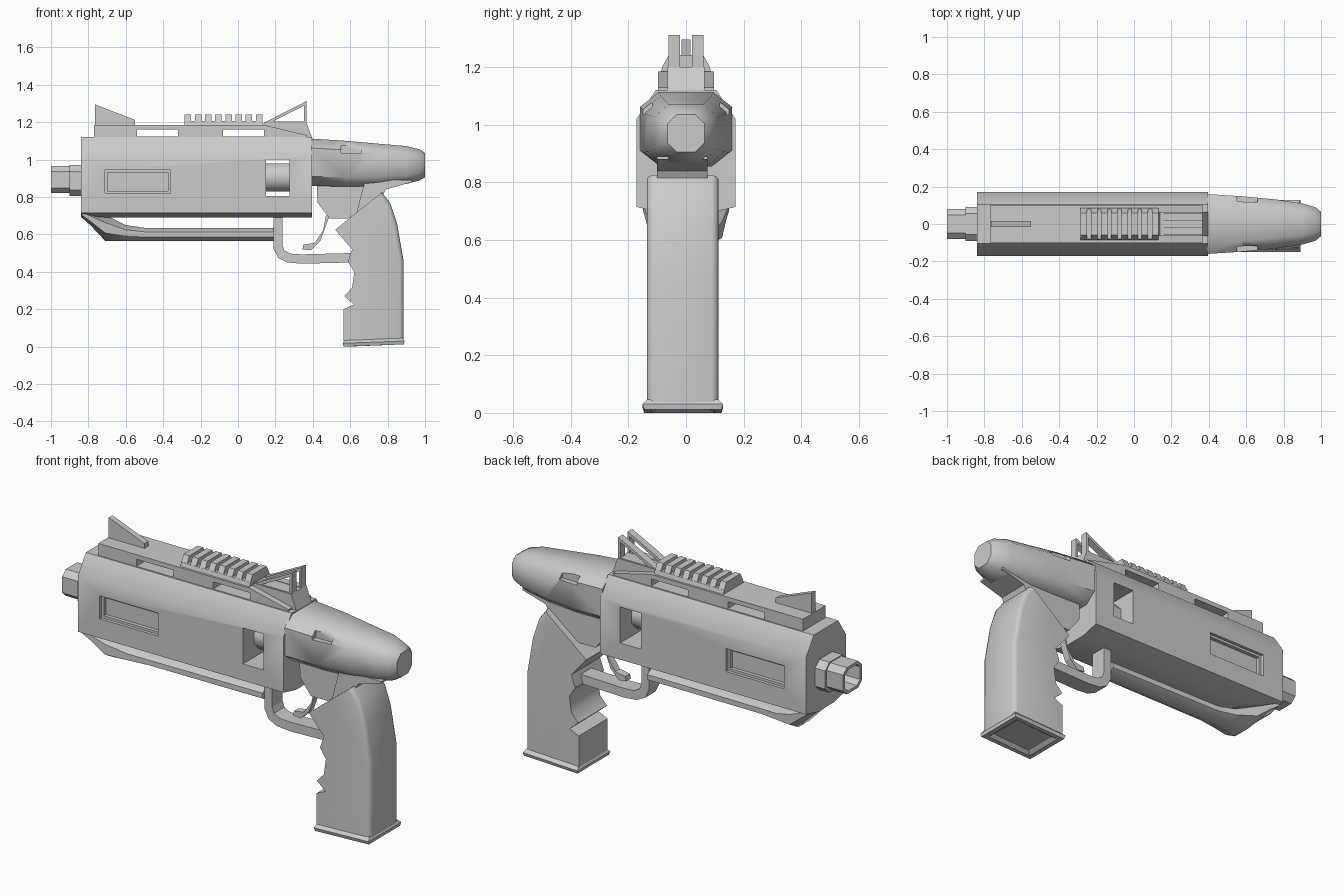
import bpy, bmesh, math

if "Cube" in bpy.data.objects:
    bpy.data.objects.remove(bpy.data.objects["Cube"])


def finish(name, bm, smooth=False):
    bmesh.ops.recalc_face_normals(bm, faces=bm.faces)
    me = bpy.data.meshes.new(name)
    bm.to_mesh(me)
    bm.free()
    ob = bpy.data.objects.new(name, me)
    bpy.context.collection.objects.link(ob)
    if smooth:
        smooth_shade(ob)
    return ob


def smooth_shade(ob):
    bpy.ops.object.select_all(action='DESELECT')
    ob.select_set(True)
    bpy.context.view_layer.objects.active = ob
    bpy.ops.object.shade_smooth_by_angle(angle=math.radians(50))


def loft(name, rings, smooth=False, closed=False):
    """Skin matching rings of points; cap the ends, or join last to first."""
    bm = bmesh.new()
    rs = [[bm.verts.new(p) for p in r] for r in rings]
    n = len(rs[0])
    for a, b in zip(rs, rs[1:] + rs[:1] if closed else rs[1:]):
        for i in range(n):
            bm.faces.new((a[i], a[(i + 1) % n], b[(i + 1) % n], b[i]))
    if not closed:
        bm.faces.new(rs[0])
        bm.faces.new(rs[-1])
    return finish(name, bm, smooth)


def prism(name, xz, y0, y1):
    """Side profile in x/z extruded across the width."""
    return loft(name, [[(x, y, z) for x, z in xz] for y in (y0, y1)])


def box(name, x0, x1, y0, y1, z0, z1):
    return prism(name, [(x0, z0), (x1, z0), (x1, z1), (x0, z1)], y0, y1)


def octo(x, z0, z1, hy, k=0.3):
    """Chamfered rectangle across the x axis."""
    c, hz = (z0 + z1) / 2, (z1 - z0) / 2
    f = 1 - 2 * k
    pts = [(1, -f), (1, f), (f, 1), (-f, 1), (-1, f), (-1, -f), (-f, -1), (f, -1)]
    return [(x, hy * a, c + hz * b) for a, b in pts]


def cut(ob, cutter):
    m = ob.modifiers.new("cut", 'BOOLEAN')
    m.operation, m.object, m.solver = 'DIFFERENCE', cutter, 'EXACT'
    bpy.context.view_layer.objects.active = ob
    bpy.ops.object.modifier_apply(modifier=m.name)
    bpy.data.objects.remove(cutter)


# Main housing with side recesses and a through window
sec = [(.07, .69), (.172, .715), (.172, 1.02), (.105, 1.12),
       (-.105, 1.12), (-.172, 1.02), (-.172, .715), (-.07, .69)]
body = loft("main_housing", [[(x, y, z) for y, z in sec] for x in (-.84, .395)])
for s in (-1, 1):
    ys = sorted((s * .135, s * .3))
    cut(body, box("recess_cutter", -.71, -.36, *ys, .82, .945))
cut(body, box("window_cutter", .15, .275, -.3, .3, .805, 1.0))
smooth_shade(body)

# Inner border inside each side recess
for s in (-1, 1):
    ys = sorted((s * .13, s * .155))
    frame = box("recess_frame", -.71, -.36, *ys, .82, .945)
    cut(frame, box("frame_cutter", -.697, -.373, -.3, .3, .833, .932))

# Barrel core seen through the window, collar and hollow muzzle
loft("barrel_core", [octo(x, .83, .98, .075) for x in (.1, .32)], True)
loft("barrel_collar", [octo(x, .805, .97, .092, .2) for x in (-.9, -.8)])
loft("muzzle", [octo(-.9, .82, .965, .08, .2), octo(-1, .82, .965, .08, .2),
                octo(-1, .835, .95, .064, .2), octo(-.9, .835, .95, .064, .2)], closed=True)

# Under-barrel tube with flared nose
loft("under_tube", [octo(-.835, .69, .73, .15), octo(-.79, .65, .72, .14),
                    octo(-.71, .565, .705, .125), octo(-.6, .565, .65, .085),
                    octo(-.5, .565, .635, .065), octo(.19, .565, .635, .06)], True)

# Top bridge with two see-through slots
bridge = prism("top_bridge", [(-.77, 1.11), (-.77, 1.185), (.14, 1.185),
                              (.37, 1.13), (.37, 1.11)], -.098, .098)
for x0, x1 in ((-.54, -.32), (-.08, .14)):
    cut(bridge, box("slot_cutter", x0, x1, -.3, .3, 1.122, 1.16))

# Accessory rail: base and teeth with sloped sides
def rail_block(name, x0, x1, z0, z1, w0, w1):
    loft(name, [[(x, -w0, z0), (x, w0, z0), (x, w1, z1), (x, -w1, z1)] for x in (x0, x1)])

rail_block("rail_base", -.285, .13, 1.18, 1.207, .088, .08)
for i in range(8):
    x = -.285 + i * .0543
    rail_block("rail_tooth", x, x + .035, 1.205, 1.242, .08, .06)

# Front sight fin
prism("front_sight", [(-.765, 1.18), (-.765, 1.295), (-.55, 1.212), (-.55, 1.18)], -.016, .016)

# Rear sight: pair of open triangles on a wedge base
for s in (-1, 1):
    ys = sorted((s * .02, s * .06))
    outer = [(.14, 1.185), (.145, 1.2), (.365, 1.312), (.365, 1.18)]
    inner = [(.185, 1.203), (.352, 1.288), (.352, 1.203)]
    sight = prism("rear_sight", outer, *ys)
    cut(sight, prism("sight_cutter", inner, -.3, .3))
prism("rear_sight_base", [(.13, 1.17), (.14, 1.2), (.365, 1.2), (.395, 1.12), (.3, 1.11)], -.065, .065)

# Tapered rear receiver with a shallow notch on each side
rear = loft("rear_receiver", [octo(.39, .86, 1.112, .16, .2), octo(.58, .855, 1.1, .148, .2),
                              octo(.75, .855, 1.085, .132, .22), octo(.9, .87, 1.072, .11, .22),
                              octo(.97, .888, 1.055, .09, .25), octo(1, .905, 1.035, .065, .25)])
for s in (-1, 1):
    ys = sorted((s * .118, s * .3))
    cut(rear, box("notch_cutter", .55, .66, *ys, 1.035, 1.075))
smooth_shade(rear)

# Trigger housing and tang joining the grip
prism("trigger_housing", [(.42, .9), (.425, .77), (.49, .685), (.59, .685), (.67, .74),
                          (.76, .83), (.78, .9)], -.075, .075)
prism("grip_tang", [(.63, .7), (.77, .8), (.79, .84), (.93, .88), (.93, .89),
                    (.68, .89), (.65, .78)], -.1, .075)

# Trigger and guard
prism("trigger", [(.47, .7), (.455, .62), (.41, .555), (.35, .545), (.345, .52),
                  (.39, .515), (.44, .565), (.49, .7)], -.02, .02)
prism("trigger_guard", [(.19, .7), (.19, .525), (.215, .475), (.265, .45), (.34, .443),
                        (.6, .45), (.6, .5), (.34, .493), (.28, .497), (.248, .515),
                        (.237, .545), (.237, .7)], -.045, .045)

# Grip with finger grooves and softened back corners
grip_profile = [(.52, .625), (.65, .73), (.77, .825), (.815, .765), (.85, .66), (.885, .46),
                (.885, .03), (.565, .03), (.565, .2), (.62, .225), (.568, .27), (.61, .315),
                (.622, .4), (.587, .455), (.61, .52)]
grip = prism("grip_blank", grip_profile, -.135, .112)
bm = bmesh.new()
bm.from_mesh(grip.data)
back = [e for e in bm.edges
        if abs(e.verts[0].co.y - e.verts[1].co.y) < .01
        and all(v.co.x > .76 for v in e.verts)]
bmesh.ops.bevel(bm, geom=back, offset=.022, segments=2, profile=.5, affect='EDGES')
bpy.data.objects.remove(grip)
finish("grip", bm, True)

# Flared grip base plate with hollow underside
def rect(x0, x1, hy, z):
    return [(x0, -.011 - hy, z), (x1, -.011 - hy, z + .012),
            (x1, -.011 + hy, z + .012), (x0, -.011 + hy, z)]

loft("grip_base", [rect(.57, .88, .122, .035), rect(.56, .89, .14, .018), rect(.565, .887, .134, 0),
                   rect(.59, .86, .11, 0), rect(.61, .84, .09, .015)])
